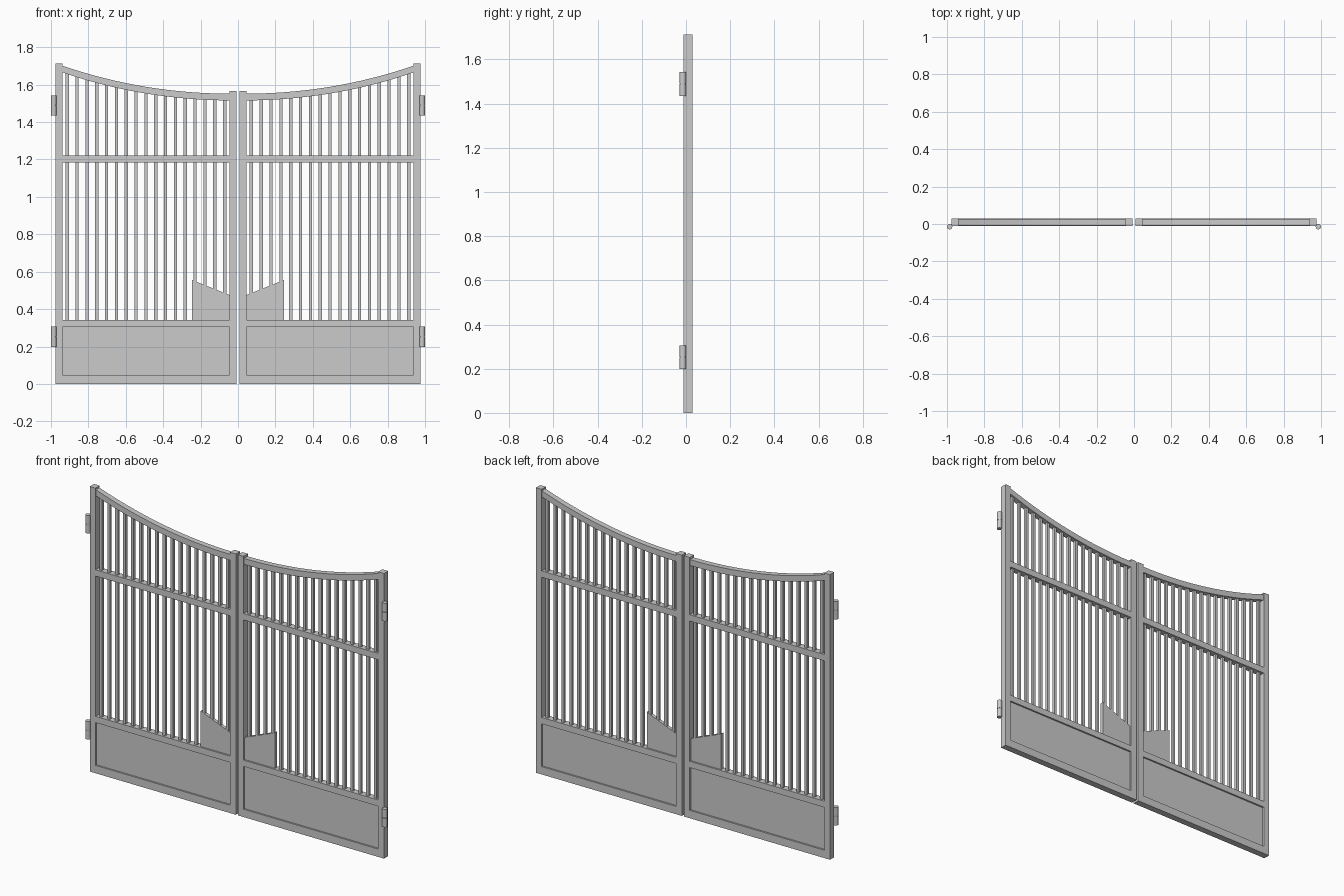
import bpy, bmesh, math
from mathutils import Matrix

if "Cube" in bpy.data.objects:
    bpy.data.objects.remove(bpy.data.objects["Cube"])

Y0, Y1 = -0.011, 0.029          # frame depth range
XI0, XI1 = 0.007, 0.045         # inner stile
XO0, XO1 = 0.939, 0.977         # outer stile


def finish(name, bm):
    """Turn a right-leaf bmesh into an object mirrored to the left leaf."""
    bmesh.ops.recalc_face_normals(bm, faces=bm.faces)
    me = bpy.data.meshes.new(name)
    bm.to_mesh(me)
    bm.free()
    ob = bpy.data.objects.new(name, me)
    bpy.context.collection.objects.link(ob)
    mod = ob.modifiers.new("Mirror", 'MIRROR')
    mod.use_mirror_merge = False
    return ob


def prism(bm, pts, y0, y1):
    """Extrude an x-z outline from y0 to y1."""
    face = bm.faces.new([bm.verts.new((x, y0, z)) for x, z in pts])
    ext = bmesh.ops.extrude_face_region(bm, geom=[face])
    verts = [v for v in ext["geom"] if isinstance(v, bmesh.types.BMVert)]
    bmesh.ops.translate(bm, verts=verts, vec=(0, y1 - y0, 0))


def part(name, pts, y0=Y0, y1=Y1):
    bm = bmesh.new()
    prism(bm, pts, y0, y1)
    return finish(name, bm)


def rect(x0, x1, z0, z1):
    return [(x0, z0), (x1, z0), (x1, z1), (x0, z1)]


def arc_z(x):
    """Top edge of the swept top rail."""
    r = 2.75
    return 1.552 + r - math.sqrt(r * r - (x - XI1) ** 2)


# Stiles and straight rails
part("inner_stile", rect(XI0, XI1, 0, 1.566))
part("outer_stile", rect(XO0, XO1, 0, 1.712))
part("bottom_rail", rect(XI1, XO0, 0, 0.047))
part("panel_rail", rect(XI1, XO0, 0.304, 0.342))
part("middle_rail", rect(XI1, XO0, 1.184, 1.222))

# Swept top rail
N = 16
xs = [XI1 + (XO0 - XI1) * i / N for i in range(N + 1)]
top = [(x, arc_z(x)) for x in xs]
under = [(x, arc_z(x) - 0.036) for x in reversed(xs)]
part("top_rail", top + under, Y0 + 0.003, Y1 - 0.003)

# Lower sheet panel and the sloped lock plate
part("lower_panel", rect(XI1, XO0, 0.047, 0.304), Y0 + 0.01, Y1 - 0.01)
part("lock_plate", [(XI1, 0.342), (0.247, 0.342), (0.247, 0.556), (XI1, 0.475)],
     Y0 + 0.01, Y1 - 0.01)

# Vertical square bars
bm = bmesh.new()
COUNT, HALF, YM = 17, 0.0085, (Y0 + Y1) / 2
step = (XO0 - XI1) / COUNT
for i in range(COUNT):
    x = XI1 + step * (i + 0.5)
    h = arc_z(x) - 0.034
    for z0, z1 in ((0.342, 1.184), (1.222, h)):
        prism(bm, rect(x - HALF, x + HALF, z0, z1), YM - HALF, YM + HALF)
finish("vertical_bars", bm)

# Hinge barrels, two knuckles each
bm = bmesh.new()
for zc in (0.252, 1.489):
    for s in (-1, 1):
        bmesh.ops.create_cone(bm, cap_ends=True, segments=12, radius1=0.0145,
                              radius2=0.0145, depth=0.053,
                              matrix=Matrix.Translation((0.9855, -0.0145, zc + s * 0.0275)))
    bmesh.ops.create_cone(bm, cap_ends=True, segments=12, radius1=0.011,
                          radius2=0.011, depth=0.01,
                          matrix=Matrix.Translation((0.9855, -0.0145, zc)))
finish("hinge_barrels", bm)
